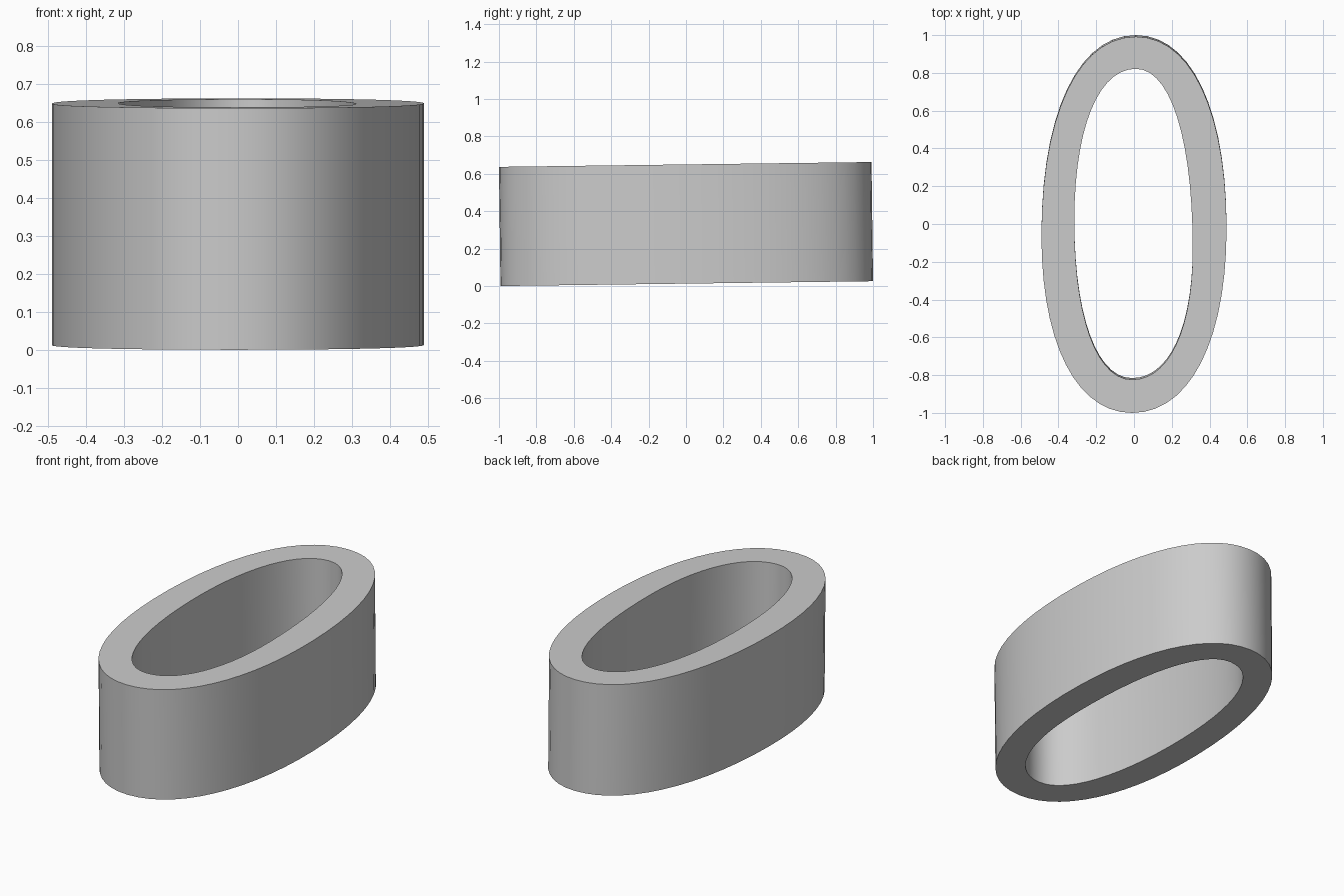
import bpy, bmesh, math
from mathutils import Vector, geometry, Matrix

if "Cube" in bpy.data.objects:
    bpy.data.objects.remove(bpy.data.objects["Cube"])

SEG = 14      # steps per quarter
HEIGHT = 0.637
TILT = math.radians(0.74)


def oval(left, right, bottom, top, k):
    """Closed oval from four bezier quarters; k sets how full the ends are."""
    anchors = [right, top, left, bottom]
    pts = []
    for i in range(4):
        a, b = Vector(anchors[i]), Vector(anchors[(i + 1) % 4])
        corner = Vector((b.x, a.y)) if i % 2 else Vector((a.x, b.y))
        curve = geometry.interpolate_bezier(
            a, a.lerp(corner, k), b.lerp(corner, k), b, SEG + 1)
        pts += [(p[0], p[1]) for p in curve[:-1]]
    return pts


def band(name, outer, inner, height):
    """Ring wall between two matching outlines."""
    bm = bmesh.new()
    rings = [[bm.verts.new((x, y, z)) for x, y in loop]
             for loop, z in ((outer, 0), (outer, height), (inner, height), (inner, 0))]
    n = len(outer)
    for r in range(4):
        lo, hi = rings[r], rings[(r + 1) % 4]
        for i in range(n):
            j = (i + 1) % n
            bm.faces.new((lo[i], lo[j], hi[j], hi[i]))
    bmesh.ops.recalc_face_normals(bm, faces=bm.faces)
    # Slight lean of the whole ring, then rest it on the floor
    bmesh.ops.rotate(bm, verts=bm.verts, matrix=Matrix.Rotation(TILT, 3, 'X'))
    low = min(v.co.z for v in bm.verts)
    mid = (min(v.co.y for v in bm.verts) + max(v.co.y for v in bm.verts)) / 2
    bmesh.ops.translate(bm, verts=bm.verts, vec=(0, -mid, -low))
    mesh = bpy.data.meshes.new(name)
    bm.to_mesh(mesh)
    bm.free()
    obj = bpy.data.objects.new(name, mesh)
    bpy.context.collection.objects.link(obj)
    bpy.context.view_layer.objects.active = obj
    obj.select_set(True)
    bpy.ops.object.shade_smooth_by_angle(angle=math.radians(35))
    return obj


# Oval ring: outer and inner outlines
outer = oval((-0.49, -0.06), (0.49, -0.02), (-0.01, -0.996), (0.01, 0.996), 0.61)
inner = oval((-0.316, 0.02), (0.311, -0.13), (-0.01, -0.82), (0.01, 0.826), 0.61)
band("oval_ring", outer, inner, HEIGHT)
